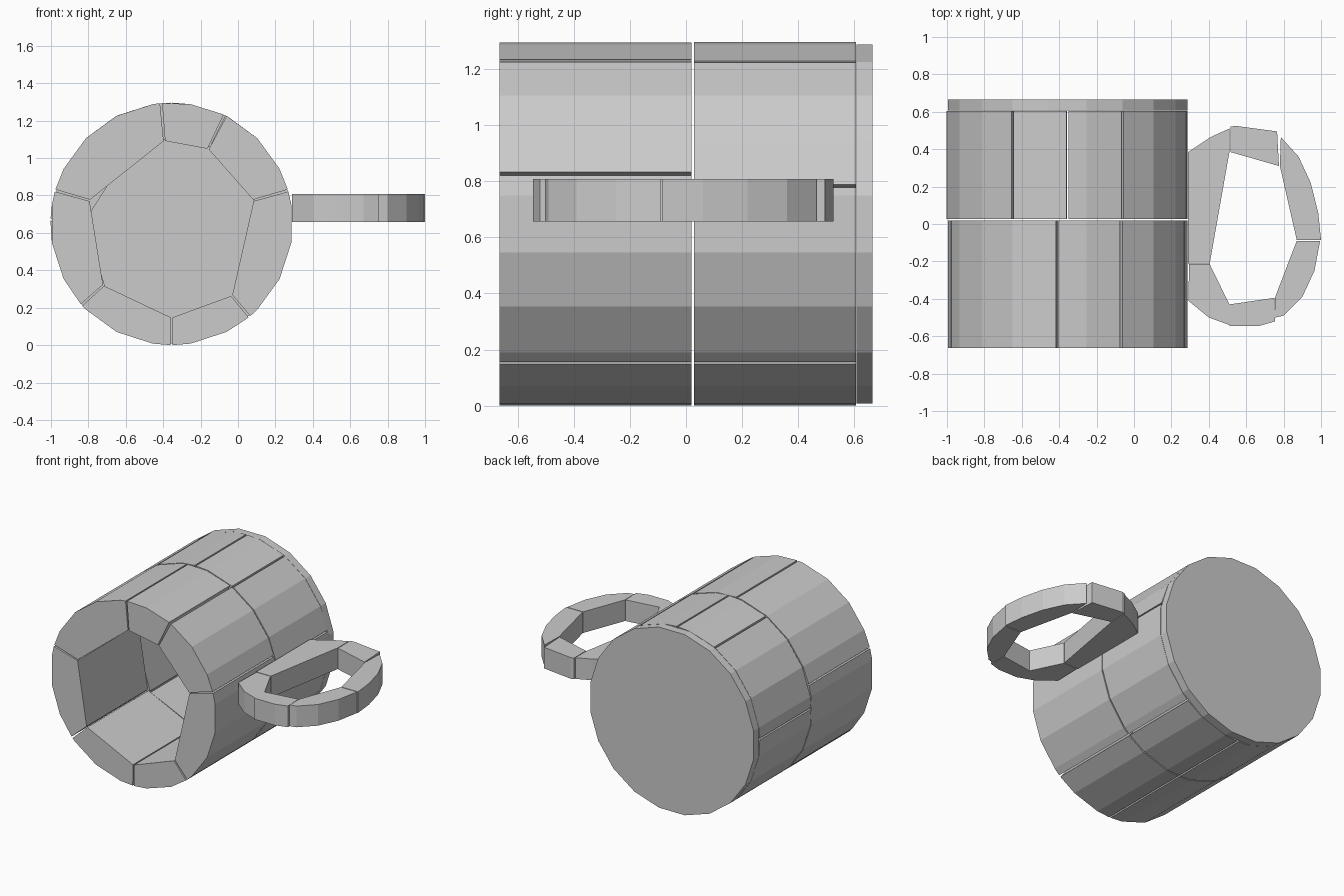
import bpy, bmesh
from math import cos, sin, radians, ceil, floor

if "Cube" in bpy.data.objects:
    bpy.data.objects.remove(bpy.data.objects["Cube"])

CX, CZ, R = -0.355, 0.648, 0.648
STEP = 18          # angular size of one facet of the outer wall
GAP = 0.5          # half gap between wall blocks, in degrees


def prism(name, pts, lo, hi, axis):
    """Extrude a closed 2D outline along y (points are x,z) or z (points are x,y)."""
    bm = bmesh.new()
    place = (lambda p, h: (p[0], h, p[1])) if axis == 'Y' else (lambda p, h: (p[0], p[1], h))
    a = [bm.verts.new(place(p, lo)) for p in pts]
    b = [bm.verts.new(place(p, hi)) for p in pts]
    bm.faces.new(a)
    bm.faces.new(b[::-1])
    n = len(pts)
    for i in range(n):
        bm.faces.new((a[i], b[i], b[(i + 1) % n], a[(i + 1) % n]))
    bmesh.ops.recalc_face_normals(bm, faces=bm.faces)
    me = bpy.data.meshes.new(name)
    bm.to_mesh(me)
    bm.free()
    ob = bpy.data.objects.new(name, me)
    bpy.context.collection.objects.link(ob)
    return ob


def polar(r, deg):
    return (CX + r * cos(radians(deg)), CZ + r * sin(radians(deg)))


def wall_block(name, a, b, ra, rb, lo, hi):
    """Block with a faceted outer arc and one flat inner face."""
    a, b = a + GAP, b - GAP
    off = STEP / 2
    first, last = ceil((a - off) / STEP), floor((b - off) / STEP)
    angles = [a] + [off + k * STEP for k in range(first, last + 1)] + [b]
    angles = [t for i, t in enumerate(angles) if i == 0 or t - angles[i - 1] > 0.5]
    pts = [polar(R, t) for t in angles] + [polar(rb, b), polar(ra, a)]
    prism(name, pts, lo, hi, 'Y')


# Wall rings: (seam angle, inner radius at that seam), going once around
front = [(-50, .50), (16, .455), (64, .445), (95, .445), (164, .455), (222, .49), (270, .50), (310, .50)]
back = [(-50, .50), (12, .47), (63, .46), (90, .46), (117, .46), (178, .46), (224, .49), (270, .50), (310, .50)]
for label, ring, lo, hi in (("front", front, -0.664, 0.020), ("back", back, 0.028, 0.605)):
    for i, ((a, ra), (b, rb)) in enumerate(zip(ring, ring[1:])):
        wall_block(f"{label}_wall_{i}", a, b, ra, rb, lo, hi)

# Closed bottom of the mug
prism("mug_base", [polar(R, 9 + 18 * k) for k in range(20)], 0.607, 0.665, 'Y')

# Handle loop made of flat blocks
handle = [
    [(.29, -.21), (.405, -.21), (.51, .385), (.51, .51), (.41, .465), (.29, .385)],
    [(.515, .385), (.775, .31), (.765, .495), (.54, .525), (.515, .52)],
    [(.78, .31), (.87, -.085), (1.0, -.085), (.985, .06), (.945, .22), (.88, .36), (.785, .465)],
    [(.87, -.09), (.755, -.39), (.755, -.50), (.80, -.49), (.90, -.39), (.965, -.25), (.995, -.09)],
    [(.51, -.43), (.75, -.395), (.755, -.52), (.67, -.545), (.51, -.545)],
    [(.295, -.215), (.405, -.215), (.51, -.43), (.51, -.54), (.40, -.50), (.29, -.41)],
]
for i, pts in enumerate(handle):
    prism(f"handle_block_{i}", pts, 0.657, 0.807, 'Z')
